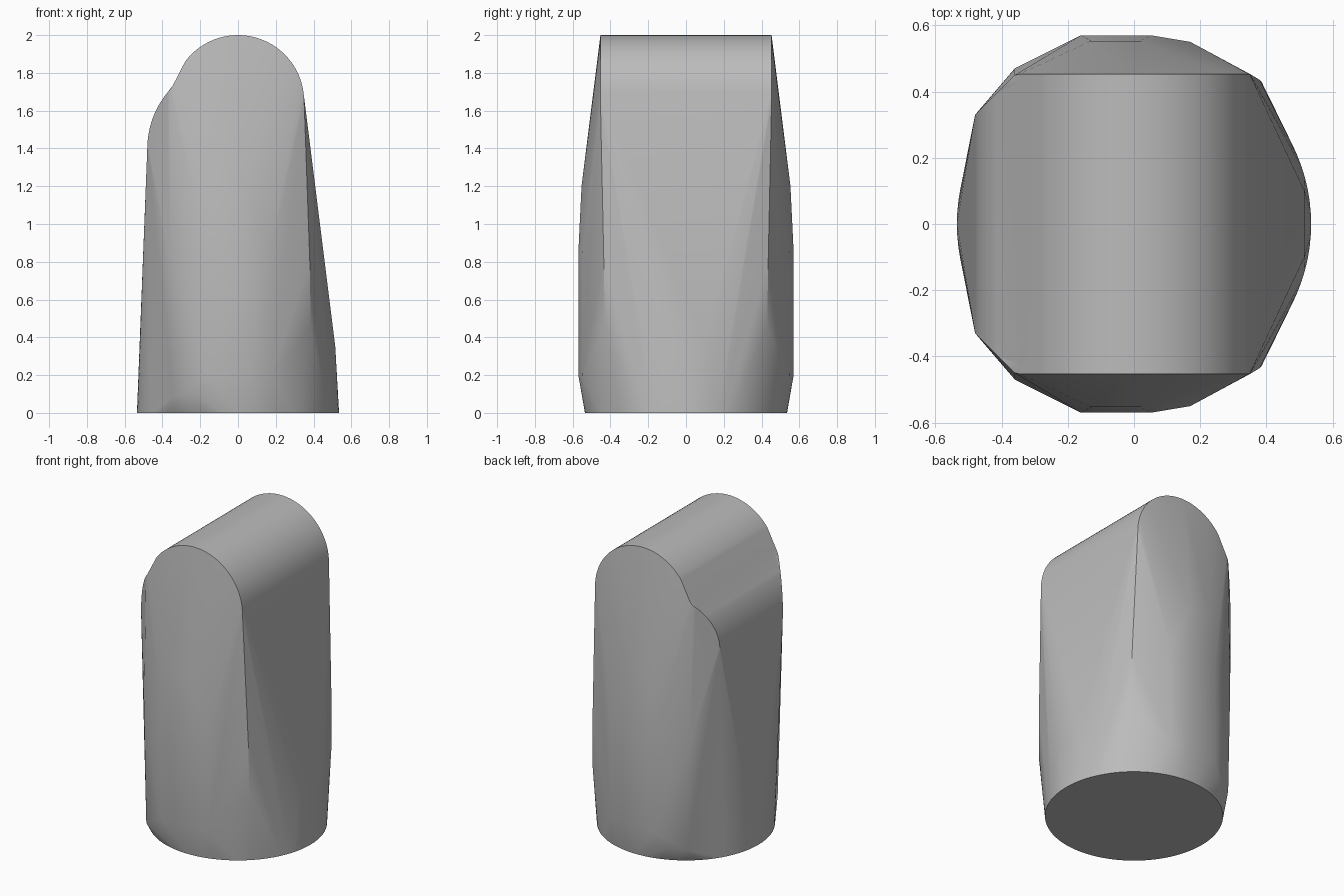
import bpy, bmesh, math
from mathutils import Vector

cube = bpy.data.objects.get("Cube")
if cube:
    bpy.data.objects.remove(cube, do_unlink=True)

grey = bpy.data.materials.new("plain_grey")
grey.use_nodes = True
colour = (0.5, 0.5, 0.5, 1)
grey.diffuse_color = colour
grey.node_tree.nodes["Principled BSDF"].inputs["Base Color"].default_value = colour

points = []


def pair(x, y, z):
    """Add a point and its front/back mirror."""
    points.extend([Vector((x, y, z)), Vector((x, -y, z))])


# Round foot
SIDES = 96
for i in range(SIDES):
    a = math.tau * i / SIDES
    points.append(Vector((0.535 * math.cos(a), 0.535 * math.sin(a), 0)))

# Main rounded ridge, a straight extrusion along y
R = 0.35
for i in range(37):
    a = math.radians(143) * i / 36
    pair(R * math.cos(a), 0.453, 1.65 + R * math.sin(a))

# Lower shoulder, narrowing as it drops
S = 0.464
NOTCH_X = -0.345
for i in range(17):
    x_angle = math.radians(44.8) * i / 16
    x = -0.48 + S * (1 - math.cos(x_angle))
    pair(x, min(0.453, 0.33 + (x + 0.48)), 1.4 + S * math.sin(x_angle))

# Bulging front and back walls
for x, y in ((-0.16, 0.57), (0.05, 0.57), (0.17, 0.55)):
    for z in (0.2, 0.85):
        pair(x, y, z)
for x in (-0.13, 0.02):
    pair(x, 0.553, 1.2)

# Corners and chipped edge near the foot
pair(0.385, 0.43, 0.45)
pair(0.38, 0.435, 0.8)
pair(0.515, 0.1, 0.35)
pair(-0.34, 0.475, 0.09)
pair(-0.23, 0.532, 0.09)
pair(-0.36, 0.47, 0.8)

# Wrap the body skin around the guide points
bm = bmesh.new()
for p in points:
    bm.verts.new(p)
bmesh.ops.remove_doubles(bm, verts=bm.verts, dist=0.0005)
hull = bmesh.ops.convex_hull(bm, input=bm.verts)
loose = {g for g in hull["geom_interior"] + hull["geom_unused"]
         if isinstance(g, bmesh.types.BMVert)}
bmesh.ops.delete(bm, geom=list(loose), context='VERTS')

# Press in the valley between ridge and shoulder
bmesh.ops.bisect_plane(bm, geom=bm.verts[:] + bm.edges[:] + bm.faces[:],
                       plane_co=(NOTCH_X, 0, 0), plane_no=(1, 0, 0), dist=0.0005)
for v in bm.verts:
    if abs(v.co.x - NOTCH_X) < 0.001 and v.co.z > 1.7:
        v.co.z = 1.733
bmesh.ops.dissolve_limit(bm, angle_limit=0.001, verts=bm.verts, edges=bm.edges)
bmesh.ops.triangulate(bm, faces=bm.faces)
bmesh.ops.recalc_face_normals(bm, faces=bm.faces)

mesh = bpy.data.meshes.new("key_body")
bm.to_mesh(mesh)
bm.free()
body = bpy.data.objects.new("key_body", mesh)
bpy.context.collection.objects.link(body)
mesh.materials.append(grey)

bpy.ops.object.select_all(action='DESELECT')
body.select_set(True)
bpy.context.view_layer.objects.active = body
bpy.ops.object.shade_smooth_by_angle(angle=math.radians(30))
